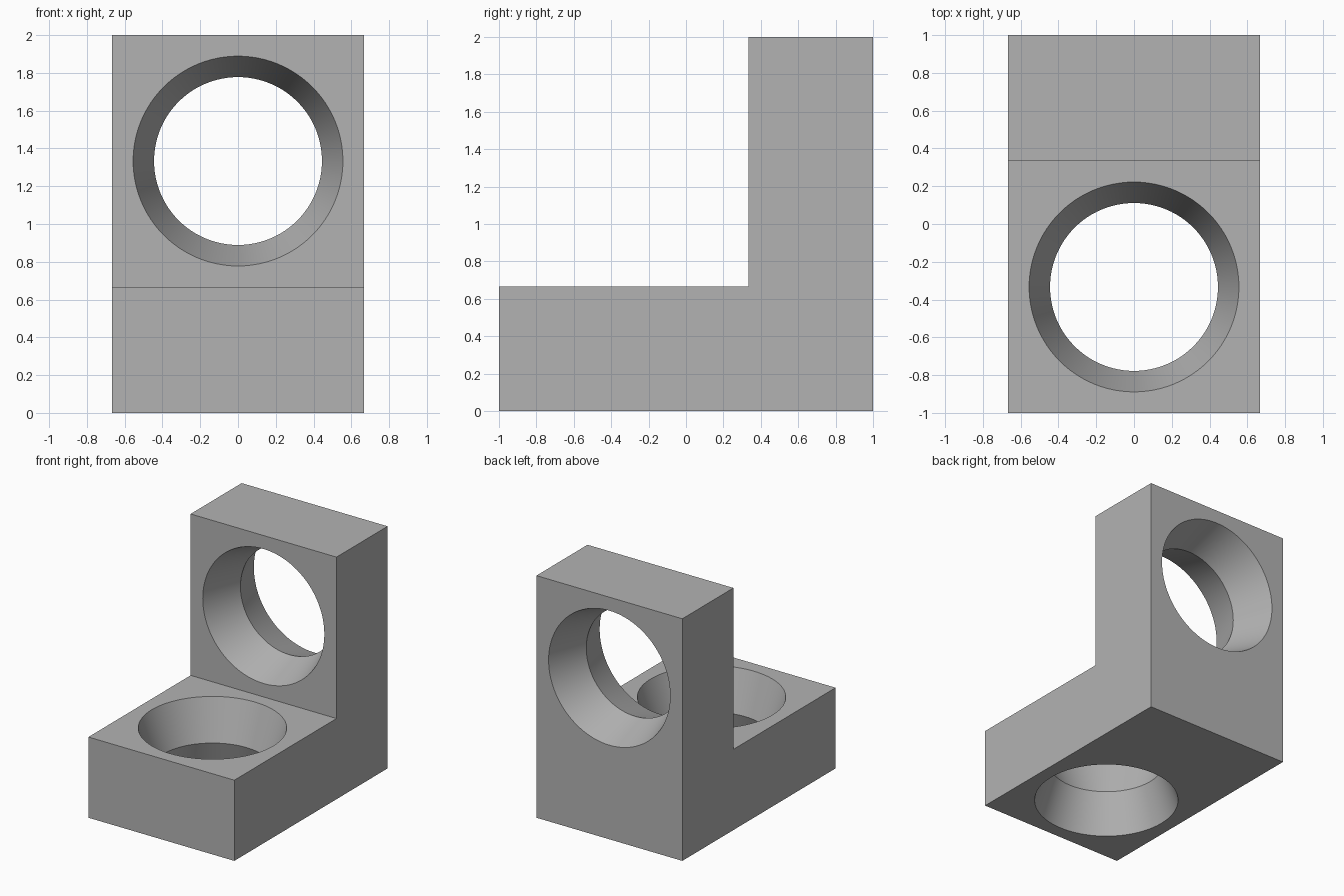
import bpy
import bmesh
import math

if "Cube" in bpy.data.objects:
    bpy.data.objects.remove(bpy.data.objects["Cube"], do_unlink=True)

THIRD = 1 / 3
WIDTH = 4 / 3       # across x
THICK = 2 / 3       # of each leg
WAIST = 4 / 9       # hole radius at mid-thickness
MOUTH = 5 / 9       # hole radius at the faces
SEGMENTS = 96

grey = bpy.data.materials.new("plain grey")
grey.use_nodes = True
colour = (0.45, 0.45, 0.45, 1)
grey.diffuse_color = colour
grey.node_tree.nodes["Principled BSDF"].inputs["Base Color"].default_value = colour


def add_object(name, bm):
    bmesh.ops.recalc_face_normals(bm, faces=bm.faces)
    mesh = bpy.data.meshes.new(name)
    bm.to_mesh(mesh)
    bm.free()
    mesh.materials.append(grey)
    obj = bpy.data.objects.new(name, mesh)
    bpy.context.collection.objects.link(obj)
    return obj


# L-shaped bracket: side profile (y, z) extruded across x
profile = [(-1, 0), (1, 0), (1, 2), (THIRD, 2), (THIRD, THICK), (-1, THICK)]
bm = bmesh.new()
side = bm.faces.new([bm.verts.new((-WIDTH / 2, y, z)) for y, z in profile])
extruded = bmesh.ops.extrude_face_region(bm, geom=[side])["geom"]
bmesh.ops.translate(bm, vec=(WIDTH, 0, 0),
                    verts=[v for v in extruded if isinstance(v, bmesh.types.BMVert)])
bracket = add_object("angle_bracket", bm)


# Hourglass cutter: both cones run a little past the faces
def hourglass(name, location, tilt):
    half = THICK / 2 + 0.03
    flare = WAIST + (MOUTH - WAIST) * half / (THICK / 2)
    bm = bmesh.new()
    rings = []
    for radius, height in ((flare, -half), (WAIST, 0), (flare, half)):
        rings.append([bm.verts.new((radius * math.cos(a), radius * math.sin(a), height))
                      for a in (math.tau * i / SEGMENTS for i in range(SEGMENTS))])
    for low, high in zip(rings, rings[1:]):
        for i in range(SEGMENTS):
            j = (i + 1) % SEGMENTS
            bm.faces.new((low[i], low[j], high[j], high[i]))
    bm.faces.new(rings[0])
    bm.faces.new(rings[-1])
    cutter = add_object(name, bm)
    cutter.location = location
    cutter.rotation_euler.x = tilt
    return cutter


cutters = [
    hourglass("base_hole_cutter", (0, -THIRD, THIRD), 0),
    hourglass("upright_hole_cutter", (0, 2 * THIRD, 4 * THIRD), math.pi / 2),
]

# Cut the holes and drop the cutters
bpy.context.view_layer.objects.active = bracket
for cutter in cutters:
    cut = bracket.modifiers.new(cutter.name, "BOOLEAN")
    cut.operation = "DIFFERENCE"
    cut.solver = "EXACT"
    cut.object = cutter
    bpy.ops.object.modifier_apply(modifier=cut.name)
    bpy.data.objects.remove(cutter, do_unlink=True)

# Smooth hole walls, crisp edges
bpy.ops.object.select_all(action="DESELECT")
bracket.select_set(True)
bpy.ops.object.shade_smooth_by_angle(angle=math.radians(25))
